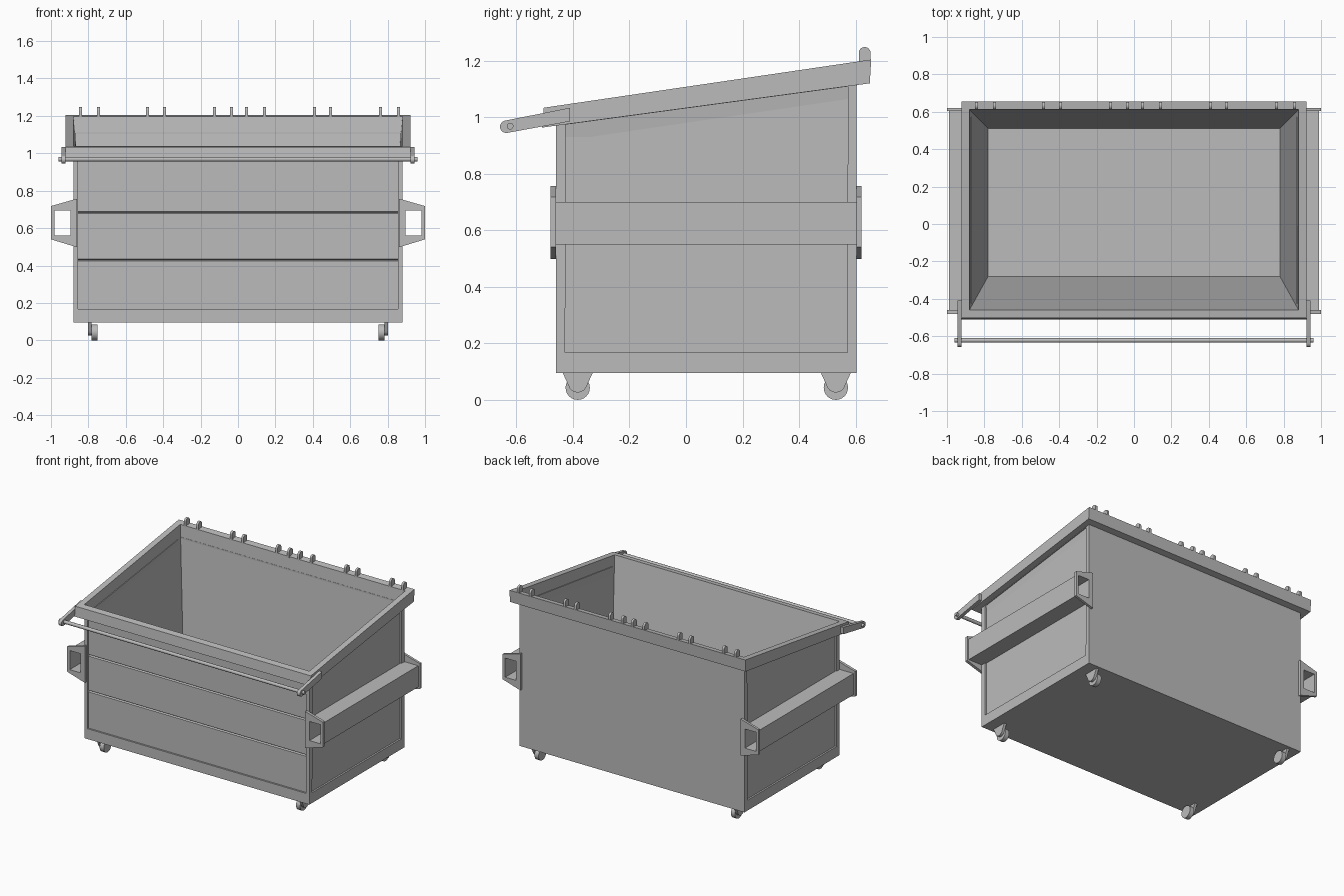
import bpy, bmesh, math
from mathutils import Vector

if "Cube" in bpy.data.objects:
    bpy.data.objects.remove(bpy.data.objects["Cube"], do_unlink=True)

steel = bpy.data.materials.new("grey_steel")
steel.use_nodes = True
GREY = (0.5, 0.5, 0.5, 1)
steel.diffuse_color = GREY
steel.node_tree.nodes["Principled BSDF"].inputs["Base Color"].default_value = GREY


def finish(name, bm, smooth=False):
    bmesh.ops.recalc_face_normals(bm, faces=bm.faces)
    mesh = bpy.data.meshes.new(name)
    bm.to_mesh(mesh)
    bm.free()
    mesh.materials.append(steel)
    ob = bpy.data.objects.new(name, mesh)
    bpy.context.collection.objects.link(ob)
    if smooth:
        bpy.ops.object.select_all(action='DESELECT')
        ob.select_set(True)
        bpy.context.view_layer.objects.active = ob
        bpy.ops.object.shade_smooth_by_angle(angle=math.radians(35))
    return ob


def bridge(bm, a, b):
    n = len(a)
    for i in range(n):
        j = (i + 1) % n
        bm.faces.new((a[i], a[j], b[j], b[i]))


def prism_x(name, profile, x0, x1, smooth=False):
    """Extrude a (y, z) profile along x."""
    bm = bmesh.new()
    a, b = [[bm.verts.new((x, y, z)) for y, z in profile] for x in (x0, x1)]
    bm.faces.new(a)
    bm.faces.new(b)
    bridge(bm, a, b)
    return finish(name, bm, smooth)


def frame_y(name, outer, inner, side, y0, y1):
    """Extrude an (x, z) outline with a matching hole along y."""
    bm = bmesh.new()
    rings = [[bm.verts.new((side * x, y, z)) for x, z in pts]
             for pts, y in ((outer, y0), (outer, y1), (inner, y1), (inner, y0))]
    for i in range(4):
        bridge(bm, rings[i], rings[(i + 1) % 4])
    return finish(name, bm)


def arc(cy, cz, r, start, end, n):
    angles = [math.radians(start + (end - start) * i / n) for i in range(n + 1)]
    return [(cy + r * math.cos(t), cz + r * math.sin(t)) for t in angles]


def box_outline(x0, x1, z0, z1):
    return [(x0, z0), (x1, z0), (x1, z1), (x0, z1)]


def rim_low(y):
    return 0.963 + (y + 0.51) * 0.135


def rim_top(y):
    return 1.033 + (y + 0.505) * 0.147


# Bin shell: outside walls, overhanging sloped rim, tapered inside and floor
bm = bmesh.new()


def loop(hx, y0, y1, height):
    return [bm.verts.new((x, y, height(y)))
            for x, y in ((-hx, y0), (hx, y0), (hx, y1), (-hx, y1))]


loops = [
    loop(0.88, -0.46, 0.603, lambda y: 0.095),
    loop(0.88, -0.46, 0.603, rim_low),
    loop(0.922, -0.51, 0.65, rim_low),
    loop(0.922, -0.503, 0.655, rim_top),
    loop(0.88, -0.46, 0.612, rim_top),
    loop(0.78, -0.28, 0.51, lambda y: 0.12),
]
for a, b in zip(loops, loops[1:]):
    bridge(bm, a, b)
bm.faces.new(loops[0])
bm.faces.new(loops[-1])
bmesh.ops.recalc_face_normals(bm, faces=bm.faces)

# Recessed wall panels on the front and both sides
outer_walls = [f for f in bm.faces
               if all(v in loops[0] + loops[1] for v in f.verts)
               and (abs(f.normal.x) > 0.9 or f.normal.y < -0.9)]
for wall in outer_walls:
    normal = wall.normal.copy()
    margin = 0.036 if normal.y < -0.9 else 0.046
    bmesh.ops.inset_individual(bm, faces=[wall], thickness=margin, depth=0)
    for v in wall.verts:
        v.co.z = rim_low(v.co.y) - 0.001 if v.co.z > 0.5 else 0.168
    panel = bmesh.ops.extrude_discrete_faces(bm, faces=[wall])["faces"][0]
    bmesh.ops.translate(bm, verts=panel.verts[:], vec=normal * -0.012)
    # Horizontal seams across the front panel
    if normal.y < -0.9:
        panel_y = panel.verts[0].co.y
        for seam in (0.43, 0.683):
            for dz in (-0.006, 0, 0.006):
                faces = [f for f in bm.faces
                         if all(abs(v.co.y - panel_y) < 1e-4 for v in f.verts)]
                geom = faces + list({e for f in faces for e in f.edges}) \
                    + list({v for f in faces for v in f.verts})
                bmesh.ops.bisect_plane(bm, geom=geom, dist=1e-5,
                                       plane_co=Vector((0, 0, seam + dz)),
                                       plane_no=Vector((0, 0, 1)))
            for v in bm.verts:
                if abs(v.co.z - seam) < 1e-4 and abs(v.co.y - panel_y) < 1e-4:
                    v.co.y += 0.01
finish("bin_shell", bm)

# Fork sleeves with flared end plates
hole = box_outline(0.895, 0.98, 0.56, 0.695)
plate = [(0.862, 0.498), (1.0, 0.54), (1.0, 0.718), (0.862, 0.757)]
for side, label in ((1, "left"), (-1, "right")):
    frame_y(label + "_fork_sleeve", box_outline(0.872, 0.988, 0.55, 0.70),
            hole, side, -0.462, 0.605)
    for end, y0, y1 in (("front", -0.48, -0.46), ("back", 0.603, 0.62)):
        frame_y(f"{label}_{end}_sleeve_plate", plate, hole, side, y0, y1)

    # Arm that carries the front bar
    arm = [(-0.41, 0.985), (-0.41, 1.033)] + arc(-0.636, 0.966, 0.022, 100, 282, 8)
    prism_x(label + "_bar_arm", arm, side * 0.921, side * 0.944, True)

    # Casters: wheel with an outer bracket
    for end, y in (("front", -0.383), ("back", 0.53)):
        prism_x(f"{label}_{end}_wheel", arc(y, 0.043, 0.043, 0, 345, 23),
                side * 0.752, side * 0.784, True)
        bracket = [(y + 0.055, 0.1), (y - 0.055, 0.1)] \
            + arc(y, 0.06, 0.034, 195, 345, 8)
        prism_x(f"{label}_{end}_caster_bracket", bracket,
                side * 0.783, side * 0.802, True)

# Round bar across the front
prism_x("front_bar", arc(-0.622, 0.968, 0.012, 0, 330, 11), -0.96, 0.96, True)

# Hinge lugs along the back rim
lug = [(0.611, 1.18), (0.653, 1.18)] + arc(0.632, 1.227, 0.021, 0, 180, 8)
for i, x in enumerate((-0.842, -0.746, -0.484, -0.393, -0.126, -0.035,
                       0.045, 0.142, 0.409, 0.495, 0.762, 0.858)):
    prism_x(f"hinge_lug_{i + 1}", lug, x - 0.008, x + 0.008, True)
